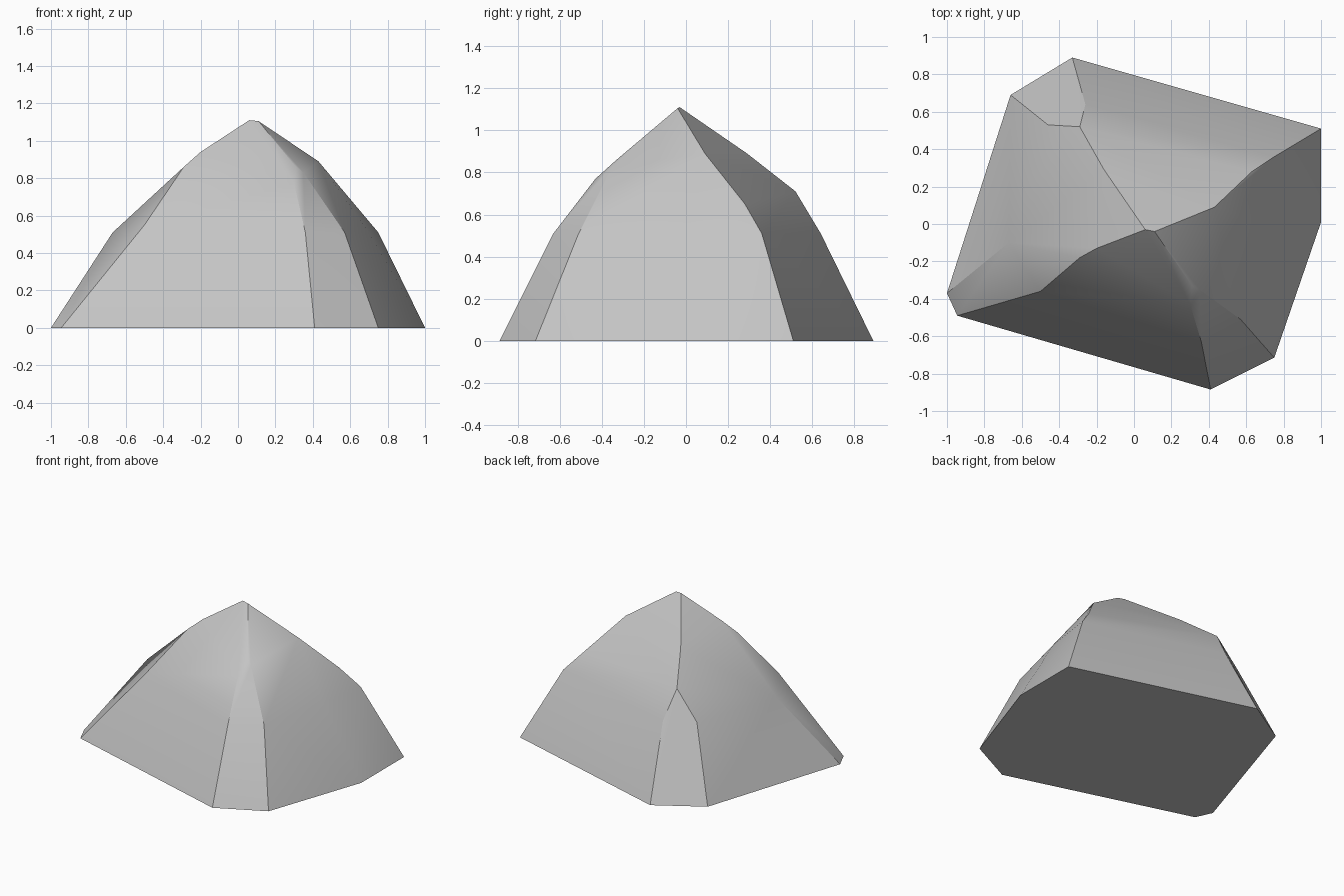
import bpy
import bmesh
import math

default_cube = bpy.data.objects.get("Cube")
if default_cube:
    bpy.data.objects.remove(default_cube, do_unlink=True)


def make_material(name, colour):
    material = bpy.data.materials.new(name)
    material.use_nodes = True
    material.diffuse_color = colour
    shader = next(n for n in material.node_tree.nodes if n.type == "BSDF_PRINCIPLED")
    shader.inputs["Base Color"].default_value = colour
    shader.inputs["Roughness"].default_value = 0.9
    return material


def ring(height, corners):
    """Corners that share one height."""
    return [(x, y, height) for x, y in corners]


# Footprint of the boulder, flat on the ground
footprint = ring(0, [(-1, -.37), (-.945, -.49), (.41, -.885), (.75, -.715),
                     (1, .01), (1, .51), (-.33, .89), (-.66, .69)])

# Waist, where the steep sides begin to lean inwards
waist = ring(.51, [(-.67, -.1), (.36, -.63), (.57, -.51), (.7, 0),
                   (.75, .36), (-.26, .64), (-.46, .53)])
waist.append((-.5, -.36, .55))

# Shoulders, where the chipped corners run out
shoulders = [(-.29, -.18, .86), (-.2, -.13, .94), (.3, -.43, .77),
             (.31, -.33, .86), (.35, -.35, .83), (.63, .28, .65),
             (.43, .09, .89), (-.29, .52, .71), (-.16, .29, .89)]

# Short ridge at the summit
summit = [(.06, -.03, 1.11), (.11, -.04, 1.105)]

# Wrap the layers in one faceted skin
bm = bmesh.new()
for point in footprint + waist + shoulders + summit:
    bm.verts.new(point)
hull = bmesh.ops.convex_hull(bm, input=bm.verts[:])
unused = [item for item in hull["geom_interior"] if isinstance(item, bmesh.types.BMVert)]
bmesh.ops.delete(bm, geom=unused, context="VERTS")
bmesh.ops.dissolve_limit(bm, angle_limit=math.radians(1),
                         verts=bm.verts[:], edges=bm.edges[:])
bmesh.ops.recalc_face_normals(bm, faces=bm.faces[:])

mesh = bpy.data.meshes.new("boulder")
bm.to_mesh(mesh)
bm.free()
mesh.materials.append(make_material("stone grey", (.55, .55, .55, 1)))

boulder = bpy.data.objects.new("boulder", mesh)
bpy.context.collection.objects.link(boulder)

# Soft bends within each side, crisp edges between sides
bpy.ops.object.select_all(action="DESELECT")
boulder.select_set(True)
bpy.context.view_layer.objects.active = boulder
bpy.ops.object.shade_smooth_by_angle(angle=math.radians(30))
